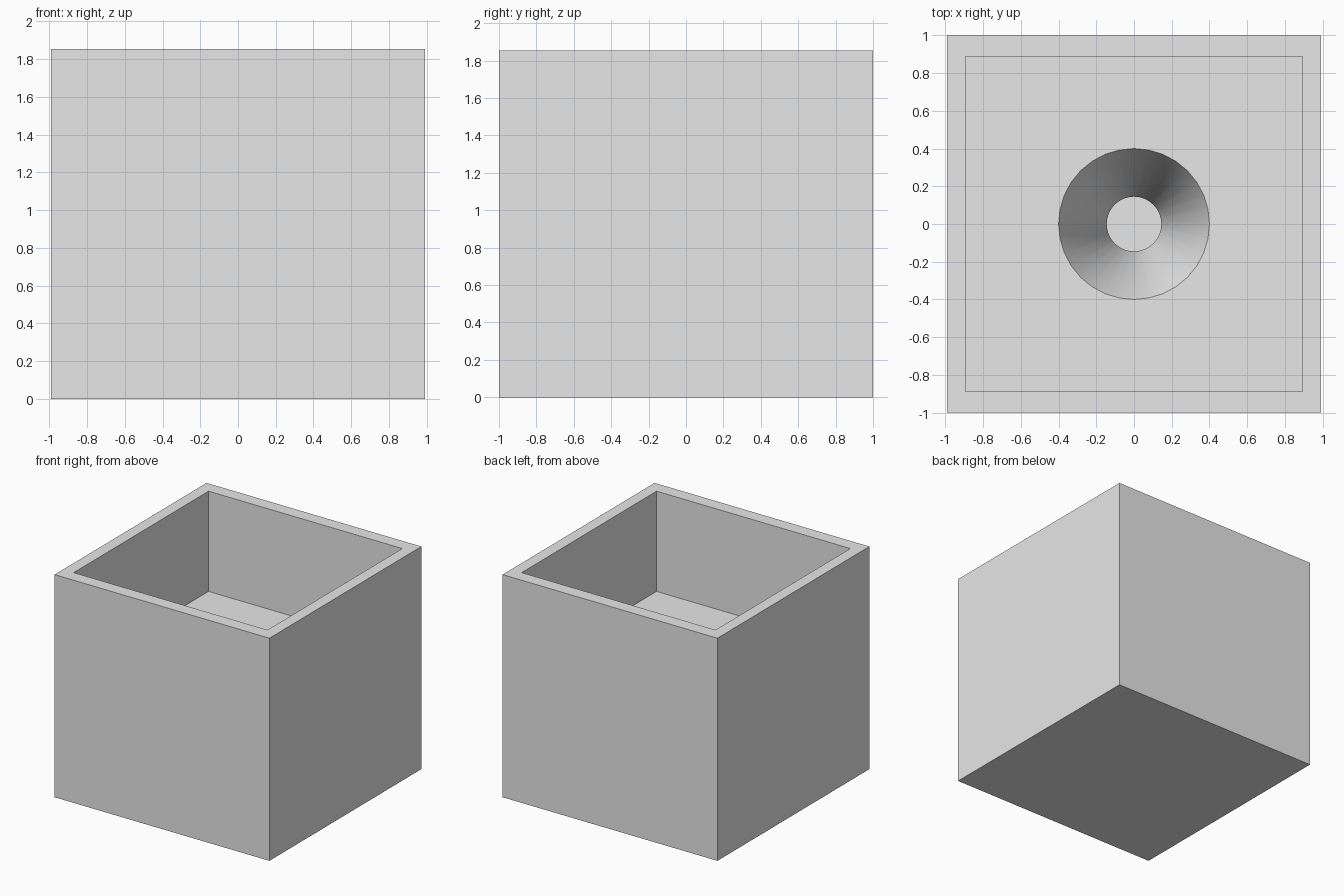
import bpy
import bmesh
import math

cube = bpy.data.objects.get("Cube")
if cube:
    bpy.data.objects.remove(cube, do_unlink=True)

HEIGHT = 1.855
FLOOR = 1.02
SEGMENTS = 32

grey = bpy.data.materials.new("plain grey")
grey.use_nodes = True
grey.diffuse_color = (0.8, 0.8, 0.8, 1)
grey.node_tree.nodes["Principled BSDF"].inputs["Base Color"].default_value = (0.8, 0.8, 0.8, 1)

bm = bmesh.new()


def square(hx, hy, z):
    return [bm.verts.new((sx * hx, sy * hy, z))
            for sx, sy in ((-1, -1), (1, -1), (1, 1), (-1, 1))]


def circle(radius, z):
    angles = [2 * math.pi * i / SEGMENTS for i in range(SEGMENTS)]
    return [bm.verts.new((radius * math.cos(a), radius * math.sin(a), z)) for a in angles]


def bridge(loops):
    for a, b in zip(loops, loops[1:]):
        n = len(a)
        for i in range(n):
            j = (i + 1) % n
            bm.faces.new((a[i], a[j], b[j], b[i]))


def loop_edges(loop):
    return [bm.edges.get((loop[i - 1], loop[i])) for i in range(len(loop))]


# Outer walls, rim and inner walls
walls = [square(0.99, 1.0, 0), square(0.99, 1.0, HEIGHT),
         square(0.893, 0.888, HEIGHT), square(0.893, 0.888, FLOOR)]
bridge(walls)
bm.faces.new(walls[0])

# Round funnel running into a narrow blind shaft
funnel = [circle(0.4, FLOOR), circle(0.145, 0.5), circle(0.145, 0.2)]
bridge(funnel)
bm.faces.new(funnel[-1])

# Cavity floor around the funnel mouth
bmesh.ops.triangle_fill(bm, use_beauty=True, normal=(0, 0, 1),
                        edges=loop_edges(walls[-1]) + loop_edges(funnel[0]))
bmesh.ops.recalc_face_normals(bm, faces=bm.faces)

mesh = bpy.data.meshes.new("box_with_funnel")
bm.to_mesh(mesh)
bm.free()
mesh.materials.append(grey)
box = bpy.data.objects.new("box_with_funnel", mesh)
bpy.context.collection.objects.link(box)

# Smooth funnel, crisp box edges
bpy.ops.object.select_all(action='DESELECT')
box.select_set(True)
bpy.context.view_layer.objects.active = box
bpy.ops.object.shade_smooth_by_angle(angle=math.radians(30))
